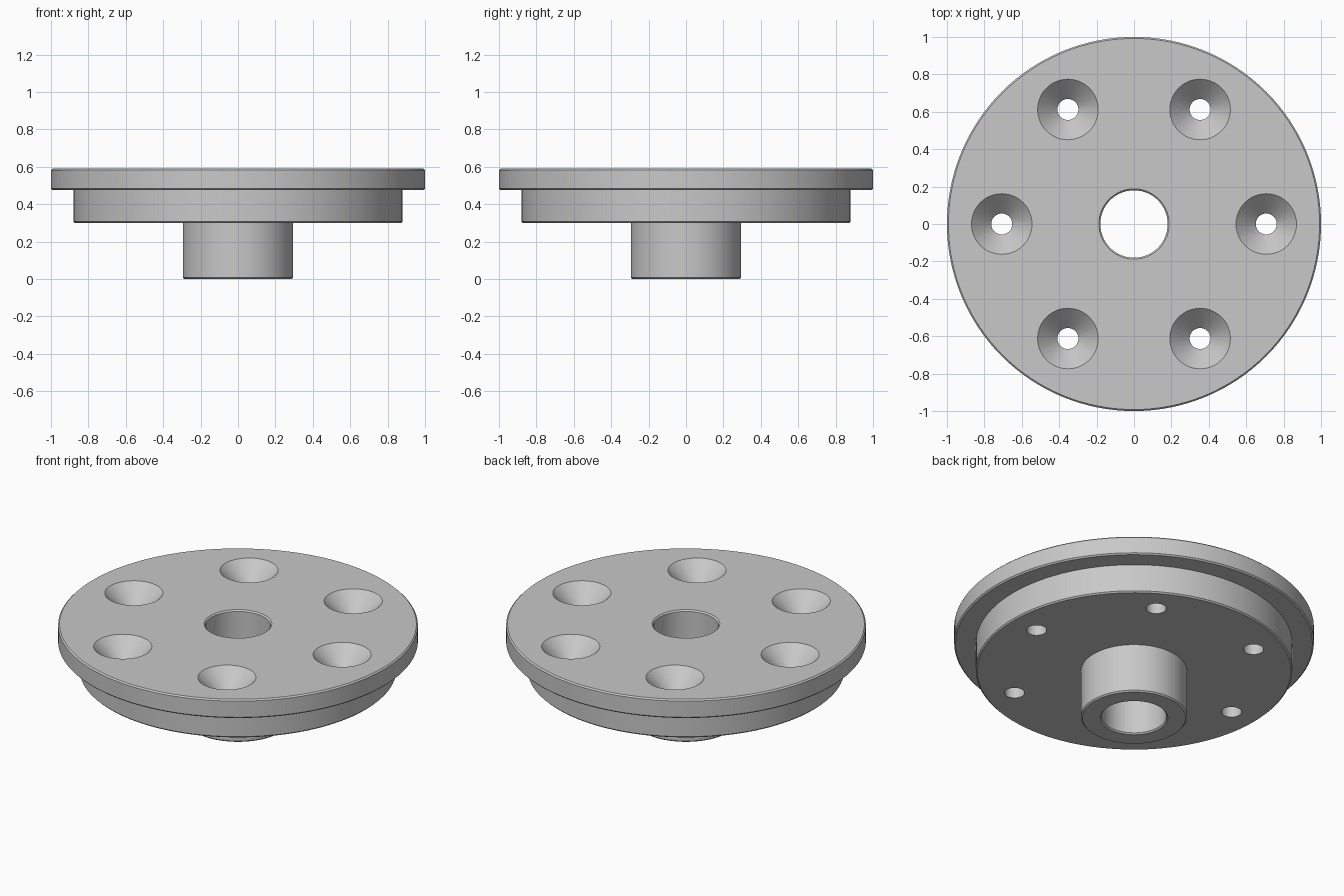
import bpy, bmesh, math

cube = bpy.data.objects.get("Cube")
if cube:
    bpy.data.objects.remove(cube, do_unlink=True)

steel = bpy.data.materials.new("grey_steel")
steel.use_nodes = True
GREY = (0.58, 0.58, 0.58, 1)
steel.diffuse_color = GREY
steel.node_tree.nodes["Principled BSDF"].inputs["Base Color"].default_value = GREY


def lathe(name, profile, segments, location=(0, 0, 0)):
    """Spin a closed (radius, height) profile around z."""
    bm = bmesh.new()
    rings = []
    for i in range(segments):
        a = 2 * math.pi * i / segments
        rings.append([bm.verts.new((r * math.cos(a), r * math.sin(a), z)) for r, z in profile])
    n = len(profile)
    for i in range(segments):
        here, after = rings[i], rings[(i + 1) % segments]
        for j in range(n):
            k = (j + 1) % n
            bm.faces.new((here[j], after[j], after[k], here[k]))
    bmesh.ops.remove_doubles(bm, verts=bm.verts, dist=1e-5)
    bmesh.ops.recalc_face_normals(bm, faces=bm.faces)
    mesh = bpy.data.meshes.new(name)
    bm.to_mesh(mesh)
    bm.free()
    mesh.materials.append(steel)
    obj = bpy.data.objects.new(name, mesh)
    obj.location = location
    bpy.context.collection.objects.link(obj)
    return obj


# Flange, stepped disc, hub and bore in one turned body with small chamfers
TOP, STEP, DISC, C = 0.59, 0.475, 0.30, 0.008
body = lathe("flanged_hub", [
    (0.18, C), (0.18 + C, 0), (0.295 - C, 0), (0.295, C), (0.295, DISC),
    (0.88 - C, DISC), (0.88, DISC + C), (0.88, STEP),
    (1 - C, STEP), (1, STEP + C), (1, TOP - C), (1 - C, TOP),
    (0.18 + C, TOP), (0.18, TOP - C)], 128)

# Six countersunk screw holes
HOLE, SINK = 0.056, 0.162
cutters = []
for i in range(6):
    a = math.radians(60 * i)
    cutter = lathe("screw_hole_cutter", [
        (0, 0.2), (HOLE, 0.2), (HOLE, TOP - SINK + HOLE),
        (SINK, TOP), (SINK, TOP + 0.1), (0, TOP + 0.1)], 48,
        (0.707 * math.cos(a), 0.707 * math.sin(a), 0))
    cutter.hide_render = True
    cut = body.modifiers.new("screw_hole", 'BOOLEAN')
    cut.operation = 'DIFFERENCE'
    cut.solver = 'EXACT'
    cut.object = cutter
    cutters.append(cutter)

# Apply the cuts and discard the cutters
bpy.ops.object.select_all(action='DESELECT')
bpy.context.view_layer.objects.active = body
body.select_set(True)
for name in [m.name for m in body.modifiers]:
    bpy.ops.object.modifier_apply(modifier=name)
for cutter in cutters:
    bpy.data.objects.remove(cutter, do_unlink=True)
bpy.ops.object.shade_smooth_by_angle(angle=math.radians(30))
